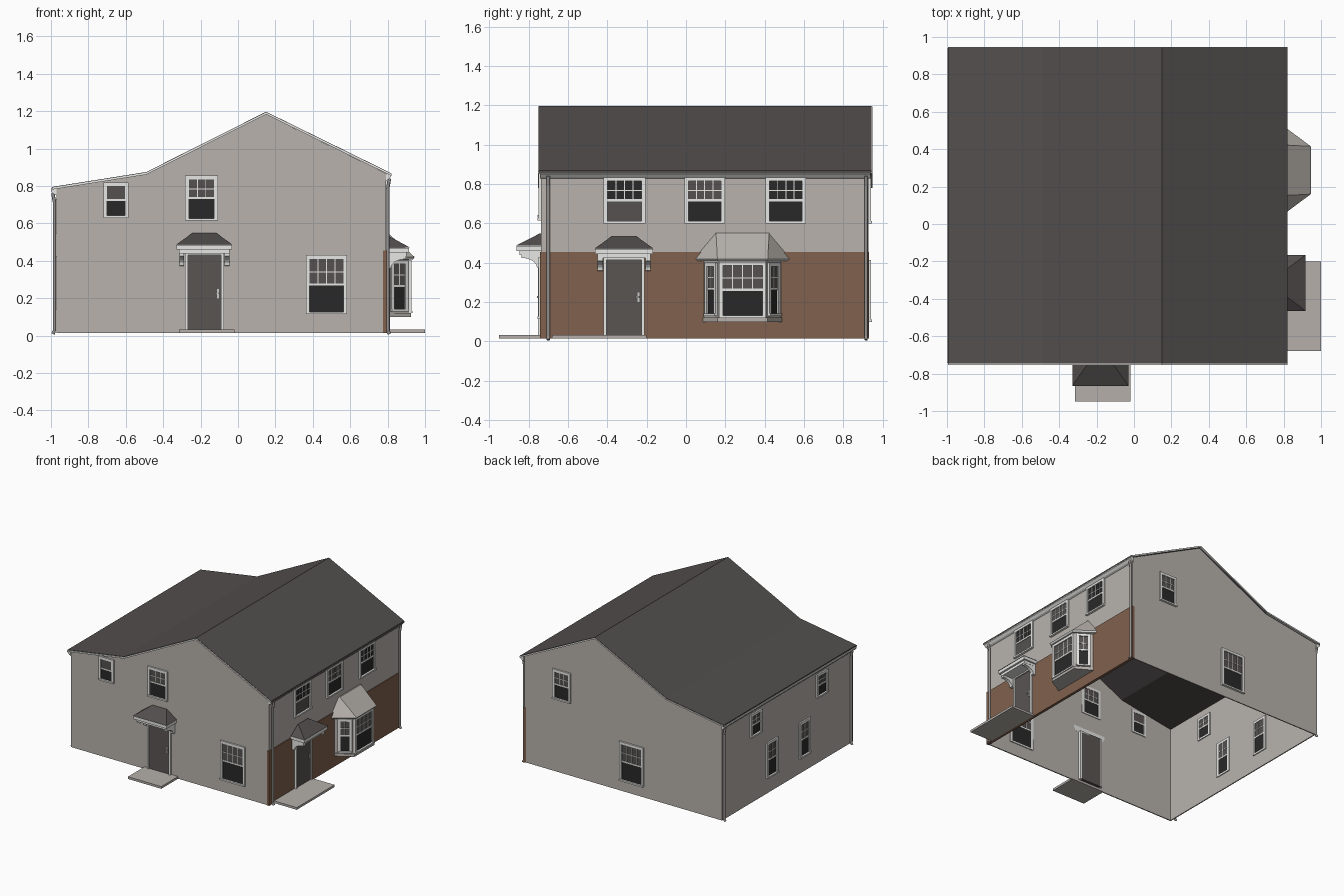
import bpy, bmesh, math
from mathutils import Matrix, Vector

cube = bpy.data.objects.get("Cube")
if cube:
    bpy.data.objects.remove(cube, do_unlink=True)

COLOURS = {
    "render_wall": (0.48, 0.45, 0.42), "brick": (0.22, 0.12, 0.075),
    "roof_tile": (0.085, 0.077, 0.075), "white_trim": (0.80, 0.80, 0.78),
    "dark_glass": (0.022, 0.022, 0.023), "grey_glass": (0.09, 0.083, 0.08),
    "door_paint": (0.10, 0.09, 0.086), "paving": (0.46, 0.43, 0.40),
    "pipe_grey": (0.30, 0.29, 0.28), "handle_metal": (0.60, 0.60, 0.58),
}
MATS = {}
for name, rgb in COLOURS.items():
    m = bpy.data.materials.new(name)
    m.use_nodes = True
    m.diffuse_color = (*rgb, 1)
    m.node_tree.nodes["Principled BSDF"].inputs["Base Color"].default_value = (*rgb, 1)
    MATS[name] = m


class Part:
    """Collects solids into one object; coordinates are (along, out, up) of a frame."""
    def __init__(self, name, frame=Matrix()):
        self.name, self.frame, self.bm, self.used = name, frame, bmesh.new(), []

    def slot(self, mat):
        if mat not in self.used:
            self.used.append(mat)
        return self.used.index(mat)

    def loft(self, a, b, mat):
        va = [self.bm.verts.new(self.frame @ Vector(p)) for p in a]
        vb = [self.bm.verts.new(self.frame @ Vector(p)) for p in b]
        n = len(va)
        faces = [self.bm.faces.new(va), self.bm.faces.new(vb)]
        for i in range(n):
            j = (i + 1) % n
            faces.append(self.bm.faces.new((va[i], va[j], vb[j], vb[i])))
        for f in faces:
            f.material_index = self.slot(mat)

    def box(self, u0, u1, d0, d1, z0, z1, mat):
        ring = [(u0, d0), (u1, d0), (u1, d1), (u0, d1)]
        self.loft([(u, d, z0) for u, d in ring], [(u, d, z1) for u, d in ring], mat)

    def tube(self, points, r, mat):
        for p, q in zip(points, points[1:]):
            p, q = Vector(p), Vector(q)
            rot = (q - p).to_track_quat('Z', 'Y').to_matrix().to_4x4()
            made = bmesh.ops.create_cone(self.bm, cap_ends=True, segments=10, radius1=r, radius2=r,
                                         depth=(q - p).length,
                                         matrix=Matrix.Translation((p + q) / 2) @ rot)
            for f in {f for v in made["verts"] for f in v.link_faces}:
                f.material_index = self.slot(mat)

    def done(self, recalc=True):
        if recalc:
            bmesh.ops.recalc_face_normals(self.bm, faces=self.bm.faces[:])
        mesh = bpy.data.meshes.new(self.name)
        self.bm.to_mesh(mesh)
        self.bm.free()
        for mat in self.used:
            mesh.materials.append(MATS[mat])
        ob = bpy.data.objects.new(self.name, mesh)
        bpy.context.collection.objects.link(ob)
        return ob


def frame(origin, along, out):
    m = Matrix((along, out, (0, 0, 1))).transposed().to_4x4()
    return Matrix.Translation(origin) @ m


X0, X1, Y0, Y1, BASE = -0.97, 0.79, -0.737, 0.927, 0.015
BRICK_X = 0.797
FRONT = frame((0, Y0, 0), (1, 0, 0), (0, -1, 0))
BACK = frame((0, Y1, 0), (1, 0, 0), (0, 1, 0))
LEFT_SIDE = frame((X0, 0, 0), (0, 1, 0), (-1, 0, 0))
RIGHT_SIDE = frame((X1, 0, 0), (0, 1, 0), (1, 0, 0))
BRICK_SIDE = frame((BRICK_X, 0, 0), (0, 1, 0), (1, 0, 0))

# Hollow house walls, open underneath
house = Part("house_walls")
gable = [(X0, BASE), (X1, BASE), (X1, 0.868), (0.15, 1.183), (-0.49, 0.862), (X0, 0.787)]
f = [house.bm.verts.new((x, Y0, z)) for x, z in gable]
b = [house.bm.verts.new((x, Y1, z)) for x, z in gable]
for ring in (f, b[::-1], (f[1], b[1], b[2], f[2]), (b[0], f[0], f[5], b[5])):
    house.bm.faces.new(ring)
house.slot("render_wall")
walls = house.done(recalc=False)
shell = walls.modifiers.new("thickness", 'SOLIDIFY')
shell.thickness, shell.offset = 0.012, -1

# Brick skin on the lower right wall, returning round the corners
p = Part("brick_lower_wall")
p.box(0.775, BRICK_X, Y0 - 0.004, Y1 + 0.004, BASE, 0.455, "brick")
p.done()

# Roof slab and pale verge strips
ridge = [(-0.995, 0.795), (-0.49, 0.875), (0.15, 1.197), (0.82, 0.868)]


def roof_strip(name, y0, y1, drop, thick, mat):
    p = Part(name)
    ring = [(x, z - drop) for x, z in ridge] + [(x, z - drop - thick) for x, z in ridge[::-1]]
    p.loft([(x, y0, z) for x, z in ring], [(x, y1, z) for x, z in ring], mat)
    p.done()


roof_strip("main_roof", -0.747, 0.943, 0, 0.014, "roof_tile")
roof_strip("front_verge", -0.753, -0.74, 0.003, 0.011, "white_trim")
roof_strip("back_verge", 0.93, 0.947, 0.003, 0.011, "white_trim")

# Gutters and corner downpipes on both eaves
gutter = [(0, 0.866), (0.03, 0.864), (0.029, 0.85), (0.014, 0.834), (0, 0.828)]
for side, wall_x, sign, drop in (("right", X1, 1, 0), ("left", X0, -1, 0.078)):
    p = Part(side + "_gutter")
    ring = [(wall_x + sign * d, z - drop) for d, z in gutter]
    p.loft([(x, Y0 - 0.005, z) for x, z in ring], [(x, Y1 + 0.01, z) for x, z in ring], "white_trim")
    p.done()
    for end, y in (("front", -0.70), ("back", 0.915)):
        p = Part(f"{side}_{end}_downpipe")
        near, far = wall_x + sign * 0.011, wall_x + sign * 0.02
        p.tube([(far, y, 0.84 - drop), (near, y, 0.79 - drop), (near, y, 0.025),
                (far, y, 0.009)], 0.009, "pipe_grey")
        p.done()
        bpy.context.view_layer.objects.active = bpy.data.objects[f"{side}_{end}_downpipe"]
        bpy.context.active_object.select_set(True)
        bpy.ops.object.shade_smooth_by_angle(angle=math.radians(40))
        bpy.context.active_object.select_set(False)


# Sash window: casing, sill, meeting rail, glazing bars above, clear pane below
def window(name, fr, u0, u1, z0, z1, cols=4, rows=2, rim=0.02, upper="grey_glass", lower="dark_glass"):
    p = Part(name, fr)
    mid = (z0 + z1) / 2
    back = -0.016
    p.box(u0, u0 + rim, back, 0.012, z0, z1, "white_trim")
    p.box(u1 - rim, u1, back, 0.012, z0, z1, "white_trim")
    p.box(u0 + rim, u1 - rim, back, 0.012, z1 - rim, z1, "white_trim")
    p.box(u0, u1, back, 0.018, z0, z0 + 0.012, "white_trim")
    p.box(u0 + rim, u1 - rim, back, 0.008, mid - 0.005, mid + 0.006, "white_trim")
    p.box(u0 + rim, u1 - rim, back + 0.002, 0.003, z0 + 0.012, mid, lower)
    p.box(u0 + rim, u1 - rim, back + 0.002, 0.004, mid, z1 - rim, upper)
    bar = 0.0025
    for i in range(1, cols):
        u = u0 + rim + (u1 - u0 - 2 * rim) * i / cols
        p.box(u - bar, u + bar, back, 0.007, mid, z1 - rim, "white_trim")
    for i in range(1, rows):
        z = mid + (z1 - rim - mid) * i / rows
        p.box(u0 + rim, u1 - rim, back, 0.007, z - bar, z + bar, "white_trim")
    p.done()


window("front_attic_window", FRONT, -0.72, -0.585, 0.63, 0.82, 1, 1)
window("front_upper_window", FRONT, -0.283, -0.107, 0.615, 0.855, 3)
window("front_lower_window", FRONT, 0.363, 0.583, 0.115, 0.43)
window("right_upper_window_1", RIGHT_SIDE, -0.42, -0.207, 0.60, 0.835, upper="dark_glass", lower="grey_glass")
window("right_upper_window_2", RIGHT_SIDE, -0.007, 0.197, 0.60, 0.835)
window("right_upper_window_3", RIGHT_SIDE, 0.405, 0.61, 0.60, 0.835, upper="dark_glass")
window("back_upper_window", BACK, 0.375, 0.535, 0.60, 0.84, 3)
window("back_lower_window", BACK, -0.275, -0.06, 0.10, 0.415)
for i, (y, low, high) in enumerate(((0.50, 0.545, 0.73), (-0.34, 0.545, 0.73), (0.295, 0.14, 0.425), (-0.12, 0.14, 0.425))):
    window(f"left_window_{i + 1}", LEFT_SIDE, y - 0.07, y + 0.07, low, high, 2)


# Doorway with hipped canopy, scroll brackets and paved step
def doorway(name, fr, c, z, out, step):
    p = Part(name + "_door", fr)
    p.box(c - 0.088, c + 0.088, -0.034, 0.006, 0.033, z, "door_paint")
    for s in (-1, 1):
        p.box(c + s * 0.088, c + s * 0.104, -0.034, 0.016, 0.033, z, "white_trim")
    p.box(c - 0.104, c + 0.104, -0.034, 0.016, z - 0.01, z, "white_trim")
    p.box(c + 0.068, c + 0.078, 0.004, 0.012, 0.20, 0.25, "handle_metal")
    p.box(c + 0.058, c + 0.078, 0.012, 0.02, 0.222, 0.23, "handle_metal")
    p.done()
    p = Part(name + "_canopy", fr)
    p.box(c - 0.135, c + 0.135, -0.01, out - 0.015, z, z + 0.02, "white_trim")
    p.box(c - 0.148, c + 0.148, -0.01, out, z + 0.02, z + 0.045, "white_trim")
    w, r, e, t = 0.15, 0.065, z + 0.047, z + 0.108
    p.loft([(c - w, 0, e), (c + w, 0, e), (c + w, out + 0.003, e), (c - w, out + 0.003, e)],
           [(c - r, 0, t), (c + r, 0, t), (c + r, 0.008, t), (c - r, 0.008, t)], "roof_tile")
    arc = [(0.10 - 0.08 * math.cos(a), z - 0.065 + 0.05 * math.sin(a))
           for a in (math.pi / 2 * k / 5 for k in range(6))]
    ring = [(0, z), (0, z - 0.068)] + arc + [(0.10, z)]
    for s in (-1, 1):
        a, b = c + s * 0.108, c + s * 0.134
        p.loft([(a, d, h) for d, h in ring], [(b, d, h) for d, h in ring], "white_trim")
    p.done()
    p = Part(name + "_step", fr)
    p.box(step[0], step[1], -0.012, step[2], BASE, 0.033, "paving")
    p.done()


doorway("front", FRONT, -0.18, 0.44, 0.125, (-0.315, -0.018, 0.213))
doorway("right", BRICK_SIDE, -0.315, 0.425, 0.118, (-0.68, -0.20, 0.203))


# Canted bay window
def bay_plan(wall_y, face_y, face_x, z):
    c = 0.2875
    return [(0.785, c - wall_y, z), (face_x, c - face_y, z), (face_x, c + face_y, z), (0.785, c + wall_y, z)]


p = Part("bay_body")
p.loft(bay_plan(0.203, 0.12, 0.915, 0.115), bay_plan(0.203, 0.12, 0.915, 0.41), "render_wall")
p.loft(bay_plan(0.208, 0.127, 0.925, 0.10), bay_plan(0.208, 0.127, 0.925, 0.122), "render_wall")
p.done()
p = Part("bay_roof")
p.loft(bay_plan(0.235, 0.125, 0.935, 0.408), bay_plan(0.247, 0.128, 0.945, 0.42), "white_trim")
p.loft(bay_plan(0.247, 0.128, 0.945, 0.42), bay_plan(0.137, 0.135, 0.80, 0.55), "render_wall")
p.done()
window("bay_centre_window", frame((0.915, 0.2875, 0), (0, 1, 0), (1, 0, 0)), -0.12, 0.12, 0.12, 0.405)
for side, s in (("front", -1), ("back", 1)):
    start = Vector((0.785, 0.2875 + s * 0.203, 0))
    along = Vector((0.915, 0.2875 + s * 0.12, 0)) - start
    size = along.length
    along.normalize()
    out = Vector((-along.y * s, along.x * s, 0))
    window(f"bay_{side}_window", frame(start, along, out), 0.035, size - 0.012, 0.13, 0.402, 2)
